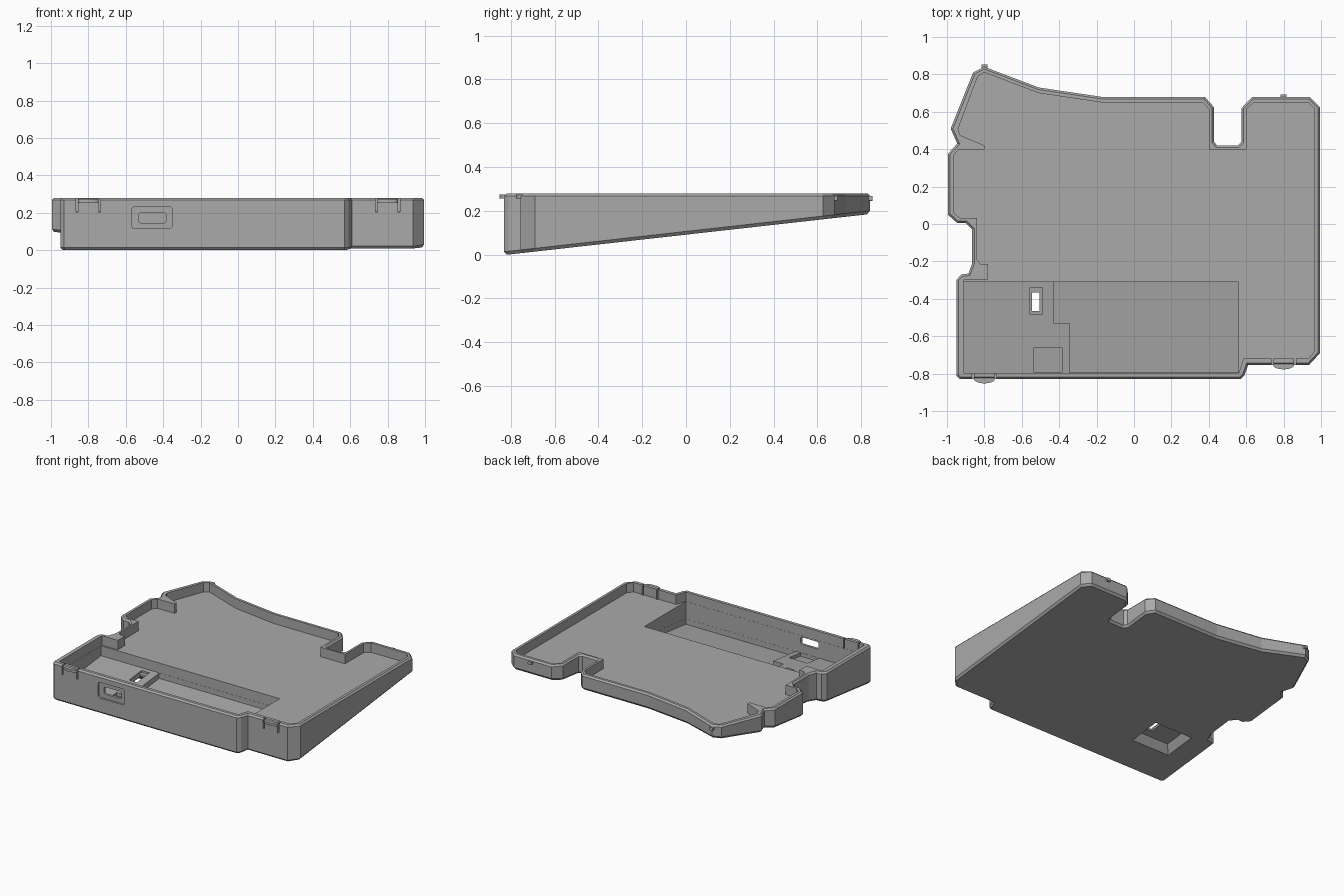
import bpy, bmesh
from mathutils import Vector

cube = bpy.data.objects.get("Cube")
if cube:
    bpy.data.objects.remove(cube, do_unlink=True)

grey = bpy.data.materials.new("plain_grey")
grey.use_nodes = True
grey.diffuse_color = (0.4, 0.4, 0.4, 1)
grey.node_tree.nodes["Principled BSDF"].inputs["Base Color"].default_value = (0.4, 0.4, 0.4, 1)


def slope(offset):
    """Height rule parallel to the tilted underside."""
    return lambda y: 0.112 * (y + 0.815) + offset


def level(z):
    return lambda y: z


def inset(points, d):
    """Mitred inward offset of a counter-clockwise outline."""
    result = []
    for i, p in enumerate(points):
        p = Vector(p)
        a = (p - Vector(points[i - 1])).normalized()
        b = (Vector(points[(i + 1) % len(points)]) - p).normalized()
        na, nb = Vector((-a.y, a.x)), Vector((-b.y, b.x))
        result.append(p + (na + nb) * d / (1 + na.dot(nb)))
    return result


def finish(name, bm):
    bmesh.ops.recalc_face_normals(bm, faces=bm.faces)
    mesh = bpy.data.meshes.new(name)
    bm.to_mesh(mesh)
    bm.free()
    mesh.materials.append(grey)
    obj = bpy.data.objects.new(name, mesh)
    bpy.context.collection.objects.link(obj)
    return obj


def stack(name, points, rings):
    """Closed solid from rings of (inset, height rule)."""
    bm = bmesh.new()
    loops = []
    for d, height in rings:
        loops.append([bm.verts.new((p[0], p[1], height(p[1]))) for p in inset(points, d)])
    bm.faces.new(loops[0][::-1])
    bm.faces.new(loops[-1])
    n = len(points)
    for low, high in zip(loops, loops[1:]):
        for i in range(n):
            j = (i + 1) % n
            bm.faces.new((low[i], low[j], high[j], high[i]))
    return finish(name, bm)


def rect(x0, x1, y0, y1):
    return [(x0, y0), (x1, y0), (x1, y1), (x0, y1)]


def box(name, x, y, z, rounding=0):
    """Box from three ranges, with its y-running edges rounded."""
    bm = bmesh.new()
    bmesh.ops.create_cube(bm, size=1)
    for v in bm.verts:
        v.co = [r[0] if c < 0 else r[1] for c, r in zip(v.co, (x, y, z))]
    if rounding:
        edges = [e for e in bm.edges
                 if abs(e.verts[0].co.y - e.verts[1].co.y) > 0.001]
        bmesh.ops.bevel(bm, geom=edges, offset=rounding, segments=4,
                        affect='EDGES', profile=0.5)
    return finish(name, bm)


def cut(target, cutter):
    mod = target.modifiers.new("cut", 'BOOLEAN')
    mod.operation = 'DIFFERENCE'
    mod.solver = 'EXACT'
    mod.object = cutter
    bpy.context.view_layer.objects.active = target
    bpy.ops.object.modifier_apply(modifier=mod.name)
    bpy.data.objects.remove(cutter, do_unlink=True)


# Case body: chamfered outline, flat rim, tilted underside
outline = [
    (-.80, .84), (-.86, .81), (-.98, .51), (-.945, .43), (-.995, .375),
    (-.995, .05), (-.945, .005), (-.90, .005), (-.865, -.03), (-.865, -.21),
    (-.885, -.265), (-.925, -.27), (-.95, -.30), (-.95, -.81), (-.93, -.83),
    (.57, -.83), (.59, -.81), (.61, -.755), (.935, -.755), (.995, -.69),
    (.995, .625), (.94, .678), (.63, .678), (.575, .62), (.575, .44),
    (.555, .42), (.445, .42), (.427, .44), (.427, .625), (.38, .678),
    (-.16, .678), (-.51, .73)]
case = stack("case_body", outline, [
    (.013, slope(0)), (0, slope(.015)), (0, level(.268)), (.011, level(.28))])

# Main tray floor
tray = [
    (-.80, .81), (-.835, .79), (-.94, .51), (-.93, .475), (-.80, .42),
    (-.80, .397), (-.94, .397), (-.965, .365), (-.965, .06), (-.93, .032),
    (-.84, .032), (-.84, -.19), (-.82, -.215), (-.78, -.215), (-.78, -.297),
    (-.91, -.297), (-.91, -.797), (.56, -.797), (.585, -.72), (.935, -.72),
    (.965, -.68), (.965, .615), (.935, .648), (.64, .648), (.602, .615),
    (.602, .397), (.40, .397), (.40, .615), (.37, .648), (-.16, .648), (-.51, .70)]
cut(case, stack("tray_cutter", tray, [(0, level(.21)), (0, level(.4))]))

# Battery compartment with a raised circuit platform at its right end
cut(case, stack("compartment_cutter", rect(-.909, .559, -.796, -.31),
                [(0, slope(.08)), (0, level(.25))]))
well = [(-.345, -.795), (.558, -.795), (.558, -.311), (-.43, -.311),
        (-.43, -.53), (-.345, -.53)]
cut(case, stack("well_cutter", well, [(0, slope(.04)), (0, level(.24))]))
cut(case, stack("connector_bed_cutter", rect(-.535, -.385, -.794, -.66),
                [(0, slope(.055)), (0, level(.24))]))

# Tapered recess under the case, with a small opening through it
cut(case, stack("underside_recess_cutter", rect(-.77, -.46, -.56, -.32),
                [(-.018, slope(-.02)), (.038, slope(.05))]))
cut(case, stack("switch_bed_cutter", rect(-.555, -.49, -.485, -.34),
                [(0, slope(.065)), (0, level(.24))]))
cut(case, stack("switch_hole_cutter", rect(-.545, -.505, -.465, -.365),
                [(0, slope(.02)), (0, level(.23))]))

# Front connector port: shallow surround and through slot
cut(case, box("port_surround_cutter", (-.57, -.35), (-.9, -.815), (.115, .232), .02))
cut(case, box("port_slot_cutter", (-.53, -.385), (-.9, -.77), (.146, .2), .012))

# Front snap tabs: slits either side of a rounded catch
for side, x, face in (("right", -.8, -.83), ("left", .8, -.755)):
    for dx in (-.06, .06):
        cut(case, box("slit_cutter", (x + dx - .005, x + dx + .005),
                      (face - .05, face + .045), (.205, .4)))
    bm = bmesh.new()
    bmesh.ops.create_cone(bm, cap_ends=True, segments=32, radius1=1, radius2=1, depth=1)
    for v in bm.verts:
        v.co = (x + v.co.x * .055, face + v.co.y * .022, .265 + v.co.z * .018)
    finish(side + "_front_catch", bm)

# Small catches on the back wall
for side, x, face in (("right", -.8, .83), ("left", .8, .67)):
    box(side + "_back_catch", (x - .016, x + .016), (face, face + .022), (.245, .268), .006)
